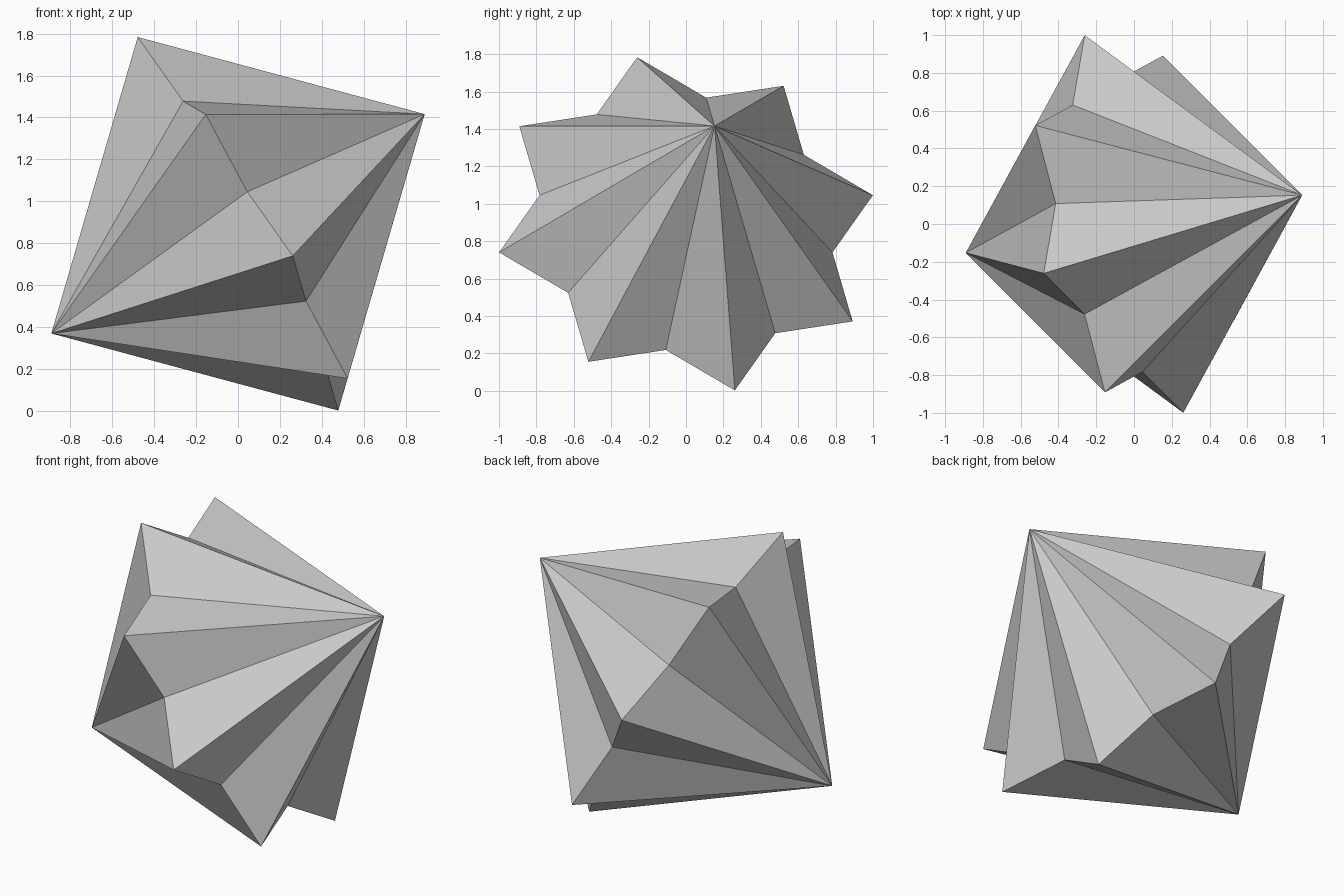
import bpy
import bmesh
from math import cos, sin, pi
from mathutils import Vector

if "Cube" in bpy.data.objects:
    bpy.data.objects.remove(bpy.data.objects["Cube"])

POINTS = 8
RADIUS = 1.044
INNER = RADIUS * cos(pi / 4) / cos(pi / 8)   # notch radius of the star
CENTRE = Vector((0, 0, 0.893))

# Tilted frame: axis joins the two tips, u and v span the star
axis = Vector((0.887, 0.152, 0.521)).normalized()
v = Vector((-0.261, 1.0, 0.153))
v = (v - axis * v.dot(axis)).normalized()
u = axis.cross(v)

# Plain grey
grey = bpy.data.materials.new("grey")
grey.use_nodes = True
colour = (0.6, 0.6, 0.6, 1)
grey.diffuse_color = colour
grey.node_tree.nodes["Principled BSDF"].inputs["Base Color"].default_value = colour

# Star-shaped ring joined to a tip on each side
bm = bmesh.new()
ring = []
for i in range(2 * POINTS):
    r = INNER if i % 2 else RADIUS
    t = pi * i / POINTS
    ring.append(bm.verts.new(CENTRE + r * (u * cos(t) + v * sin(t))))
tips = [bm.verts.new(CENTRE + axis * RADIUS * s) for s in (1, -1)]
for i, a in enumerate(ring):
    b = ring[(i + 1) % len(ring)]
    for tip in tips:
        bm.faces.new((a, b, tip))
bmesh.ops.recalc_face_normals(bm, faces=bm.faces)

mesh = bpy.data.meshes.new("star_bipyramid")
bm.to_mesh(mesh)
bm.free()
mesh.materials.append(grey)
star = bpy.data.objects.new("star_bipyramid", mesh)
bpy.context.collection.objects.link(star)
